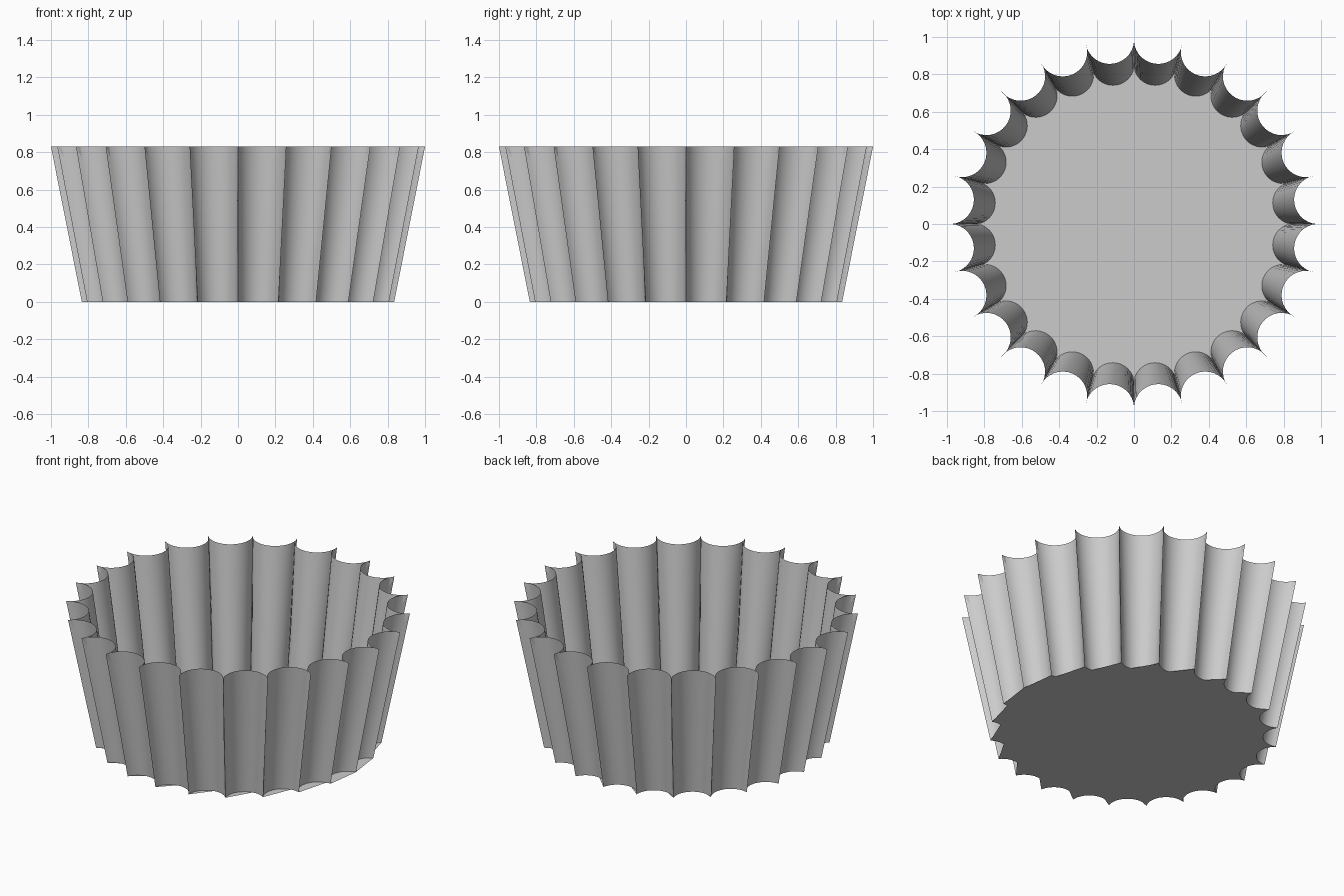
import bpy, bmesh, math

if "Cube" in bpy.data.objects:
    bpy.data.objects.remove(bpy.data.objects["Cube"])

FLUTES = 24      # scallops around the cup
SEGS = 16        # segments per scallop
HEIGHT = 0.83


def scalloped_ring(cusp_radius, depth):
    """Closed outline of inward circular arcs meeting at sharp cusps."""
    step = 2 * math.pi / FLUTES
    half = cusp_radius * math.sin(step / 2)
    mid = cusp_radius * math.cos(step / 2)
    r = (half * half + depth * depth) / (2 * depth)
    centre = mid - depth + r
    sweep = math.atan2(half, centre - mid)
    pts = []
    for f in range(FLUTES):
        a = (f + 0.5) * step
        for s in range(SEGS):
            t = -sweep + 2 * sweep * s / SEGS
            u, v = centre - r * math.cos(t), r * math.sin(t)
            pts.append((u * math.cos(a) - v * math.sin(a),
                        u * math.sin(a) + v * math.cos(a)))
    return pts


def finish(bm, name):
    mesh = bpy.data.meshes.new(name)
    bm.to_mesh(mesh)
    bm.free()
    obj = bpy.data.objects.new(name, mesh)
    bpy.context.collection.objects.link(obj)
    return obj


bottom = scalloped_ring(0.835, 0.079)
top = scalloped_ring(1.0, 0.127)
n = len(bottom)

# Fluted wall: thin open sheet flaring upwards
bm = bmesh.new()
lo = [bm.verts.new((x, y, 0)) for x, y in bottom]
hi = [bm.verts.new((x, y, HEIGHT)) for x, y in top]
for i in range(n):
    j = (i + 1) % n
    bm.faces.new((lo[i], lo[j], hi[j], hi[i]))
wall = finish(bm, "fluted_wall")
bpy.context.view_layer.objects.active = wall
wall.select_set(True)
bpy.ops.object.shade_smooth_by_angle(angle=math.radians(35))

# Flat floor: triangle fan from the cusp on +x
bm = bmesh.new()
vs = [bm.verts.new((x, y, 0)) for x, y in bottom]
for i in range(1, n - 1):
    bm.faces.new((vs[0], vs[i], vs[i + 1]))
finish(bm, "floor")
